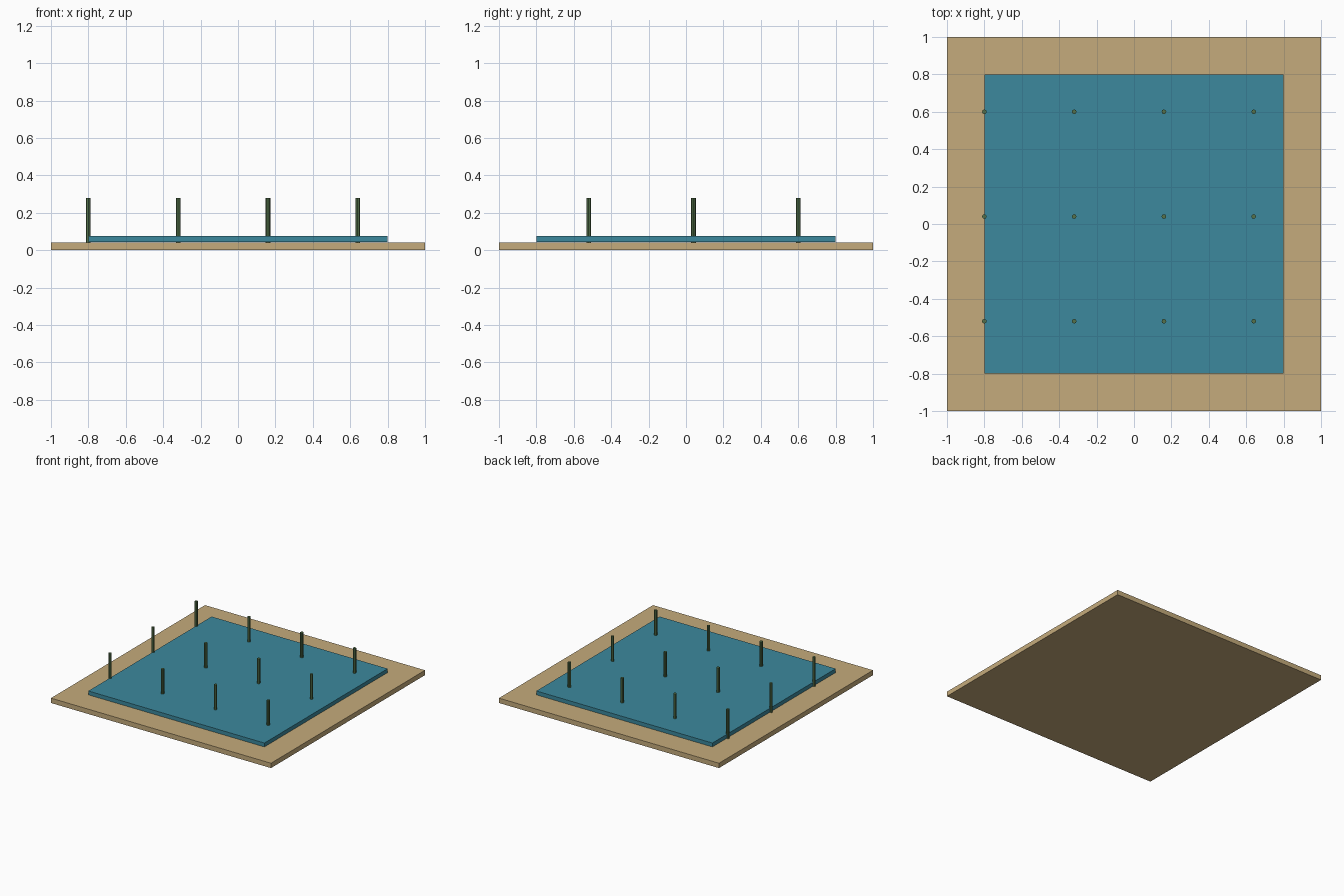
import bpy

if "Cube" in bpy.data.objects:
    bpy.data.objects.remove(bpy.data.objects["Cube"])


def material(name, rgb):
    m = bpy.data.materials.new(name)
    m.diffuse_color = (*rgb, 1)
    m.use_nodes = True
    m.node_tree.nodes["Principled BSDF"].inputs["Base Color"].default_value = m.diffuse_color
    return m


def slab(name, size, z0, z1, mat):
    bpy.ops.mesh.primitive_cube_add(size=1, location=(0, 0, (z0 + z1) / 2))
    ob = bpy.context.object
    ob.name = name
    ob.scale = (size, size, z1 - z0)
    bpy.ops.object.transform_apply(location=False, rotation=False, scale=True)
    ob.data.materials.append(mat)


sand = material("sand", (0.56, 0.41, 0.20))
teal = material("water", (0.045, 0.25, 0.34))
green = material("reed", (0.09, 0.17, 0.07))

# Ground plate and the water sheet on it
slab("ground_plate", 2.0, 0.0, 0.04, sand)
slab("water_sheet", 1.6, 0.044, 0.076, teal)

# Grid of reeds, standing on the ground plate
Z0, Z1 = 0.04, 0.28
for i in range(4):
    for j in range(3):
        bpy.ops.mesh.primitive_cylinder_add(
            vertices=8, radius=0.0125, depth=Z1 - Z0,
            location=(-0.8 + 0.48 * i, -0.52 + 0.56 * j, (Z0 + Z1) / 2))
        reed = bpy.context.object
        reed.name = f"reed_{i}_{j}"
        reed.data.materials.append(green)
